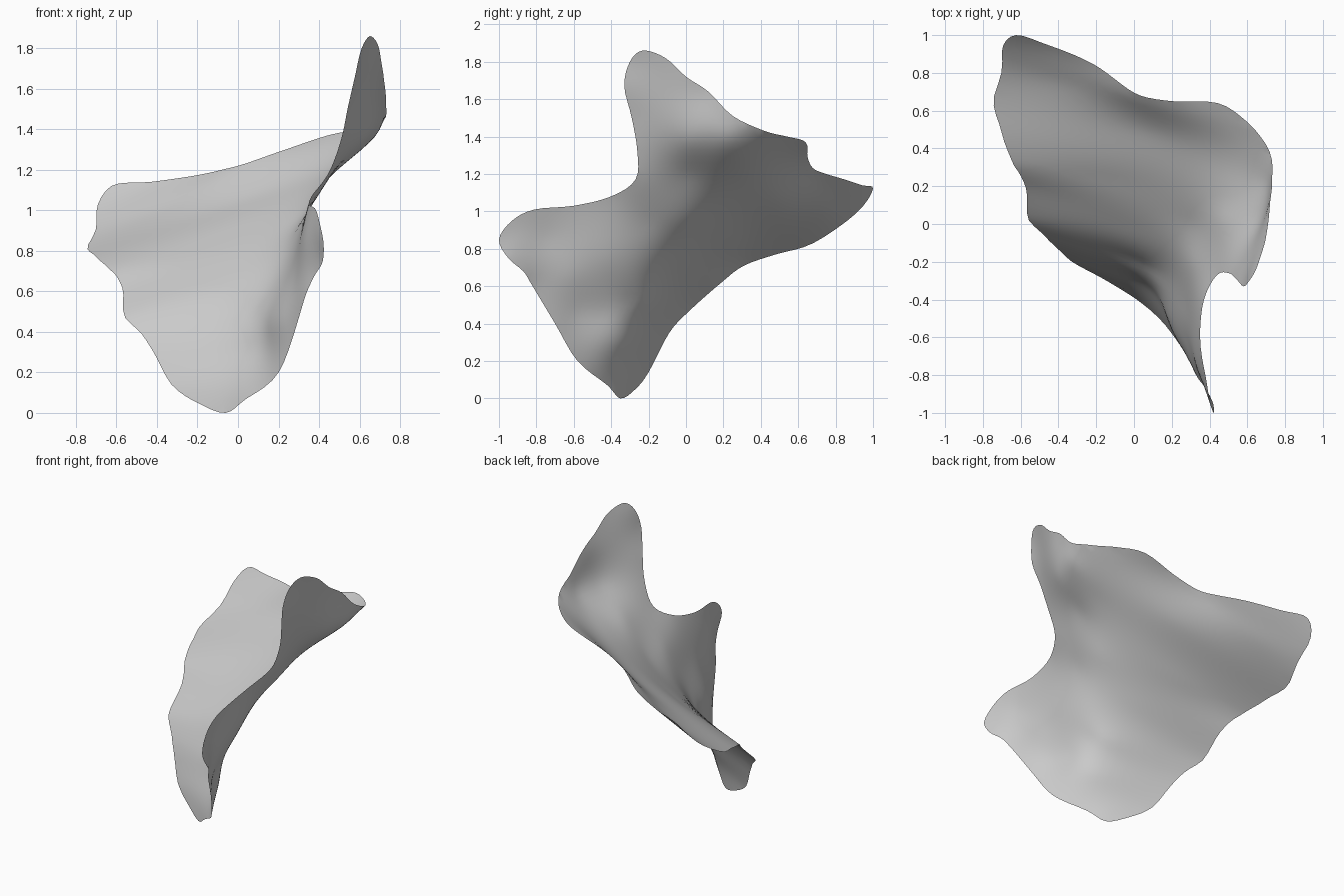
import bpy, math
from mathutils import Vector, geometry

if "Cube" in bpy.data.objects:
    bpy.data.objects.remove(bpy.data.objects["Cube"])

# Outline of the sheet (x, y, z), walked around the rim
RIM = [
    (-0.06, -0.35, 0.00), (0.04, -0.42, 0.07), (0.20, -0.58, 0.20), (0.28, -0.70, 0.40),
    (0.34, -0.82, 0.60), (0.38, -0.87, 0.68), (0.42, -0.95, 0.75), (0.42, -1.00, 0.85),
    (0.40, -0.93, 0.95), (0.38, -0.81, 1.01), (0.35, -0.60, 1.03), (0.37, -0.40, 1.08),
    (0.44, -0.27, 1.17), (0.50, -0.26, 1.32), (0.54, -0.29, 1.50), (0.58, -0.33, 1.67),
    (0.61, -0.30, 1.80), (0.65, -0.23, 1.86), (0.69, -0.11, 1.82), (0.71, 0.00, 1.72),
    (0.72, 0.12, 1.64), (0.73, 0.25, 1.51), (0.70, 0.42, 1.43), (0.60, 0.54, 1.40),
    (0.45, 0.64, 1.37), (0.20, 0.65, 1.29), (0.03, 0.68, 1.23), (-0.08, 0.75, 1.20),
    (-0.22, 0.85, 1.17), (-0.43, 0.94, 1.14), (-0.63, 1.00, 1.12), (-0.70, 0.91, 0.99),
    (-0.74, 0.68, 0.83), (-0.70, 0.48, 0.77), (-0.64, 0.31, 0.71), (-0.57, 0.19, 0.62),
    (-0.56, 0.02, 0.47), (-0.45, -0.09, 0.35), (-0.33, -0.20, 0.14), (-0.20, -0.27, 0.05),
]
# Depth of the belly of the sheet (x, y, z)
BELLY = [
    (0.04, -0.31, 0.30), (0.16, -0.45, 0.45), (0.21, -0.58, 0.45), (0.03, -0.20, 0.50),
    (0.11, -0.29, 0.52), (0.28, -0.62, 0.65), (0.27, -0.42, 0.75), (0.19, -0.22, 0.71),
    (0.33, -0.75, 0.85), (0.31, -0.20, 0.94), (-0.05, 0.00, 0.70), (0.29, 0.00, 0.95),
    (0.48, 0.02, 1.20), (0.65, 0.02, 1.38), (0.69, 0.22, 1.38), (0.48, 0.22, 1.20),
    (0.22, 0.20, 1.00), (-0.20, 0.25, 0.82),
    (-0.30, 0.50, 0.92), (0.04, 0.50, 1.06), (0.34, 0.48, 1.22), (-0.40, 0.75, 1.00),
]


# Smooth depth field x = f(y, z): thin-plate spline through the points
def kernel(r2):
    return 0.0 if r2 < 1e-12 else r2 * math.log(r2)


def solve(a, b):
    n = len(b)
    m = [row[:] + [v] for row, v in zip(a, b)]
    for i in range(n):
        p = max(range(i, n), key=lambda k: abs(m[k][i]))
        m[i], m[p] = m[p], m[i]
        for k in range(i + 1, n):
            f = m[k][i] / m[i][i]
            if f:
                for j in range(i, n + 1):
                    m[k][j] -= f * m[i][j]
    out = [0.0] * n
    for i in reversed(range(n)):
        s = sum(m[i][j] * out[j] for j in range(i + 1, n))
        out[i] = (m[i][n] - s) / m[i][i]
    return out


pts = RIM + BELLY
n = len(pts)
A = []
for i, (x, y, z) in enumerate(pts):
    row = [kernel((y - q[1]) ** 2 + (z - q[2]) ** 2) for q in pts]
    row[i] += 0.003
    A.append(row + [1, y, z])
for c in ([1] * n, [p[1] for p in pts], [p[2] for p in pts]):
    A.append(list(c) + [0, 0, 0])
W = solve(A, [p[0] for p in pts] + [0, 0, 0])


def depth(y, z):
    s = sum(w * kernel((y - q[1]) ** 2 + (z - q[2]) ** 2) for w, q in zip(W, pts))
    return s + W[n] + W[n + 1] * y + W[n + 2] * z


# Rounded rim curve in the side view
loop = []
k = len(RIM)
for i in range(k):
    p0, p1, p2, p3 = (Vector(RIM[(i + d) % k][1:]) for d in (-1, 0, 1, 2))
    for s in range(4):
        t = s / 4
        loop.append(0.5 * (2 * p1 + (p2 - p0) * t + (2 * p0 - 5 * p1 + 4 * p2 - p3) * t * t
                           + (3 * p1 - p0 - 3 * p2 + p3) * t ** 3))


def inside(p):
    hit = False
    for a, b in zip(loop, loop[1:] + loop[:1]):
        if (a.y > p.y) != (b.y > p.y):
            if p.x < a.x + (p.y - a.y) * (b.x - a.x) / (b.y - a.y):
                hit = not hit
    return hit


# Fill the outline with an even net of triangles
step = 0.035
net = list(loop)
for i in range(60):
    for j in range(56):
        p = Vector((-1.02 + i * step + (j % 2) * step / 2, j * step))
        if inside(p) and min((p - q).length for q in loop) > step * 0.5:
            net.append(p)
m = len(loop)
verts, _, faces, *_ = geometry.delaunay_2d_cdt(
    net, [(i, (i + 1) % m) for i in range(m)], [], 0, 1e-5)
faces = [f for f in faces if inside(sum((verts[i] for i in f), Vector((0, 0))) / len(f))]

# Lift the net to the curved sheet
mesh = bpy.data.meshes.new("curved_sheet")
mesh.from_pydata([(depth(v.x, v.y), v.x, v.y) for v in verts], [], [tuple(f) for f in faces])
mesh.update()
mesh.shade_smooth()
sheet = bpy.data.objects.new("curved_sheet", mesh)
bpy.context.collection.objects.link(sheet)

# Plain grey
grey = bpy.data.materials.new("light_grey")
grey.diffuse_color = (0.6, 0.6, 0.6, 1)
grey.use_nodes = True
grey.node_tree.nodes["Principled BSDF"].inputs["Base Color"].default_value = grey.diffuse_color
mesh.materials.append(grey)
